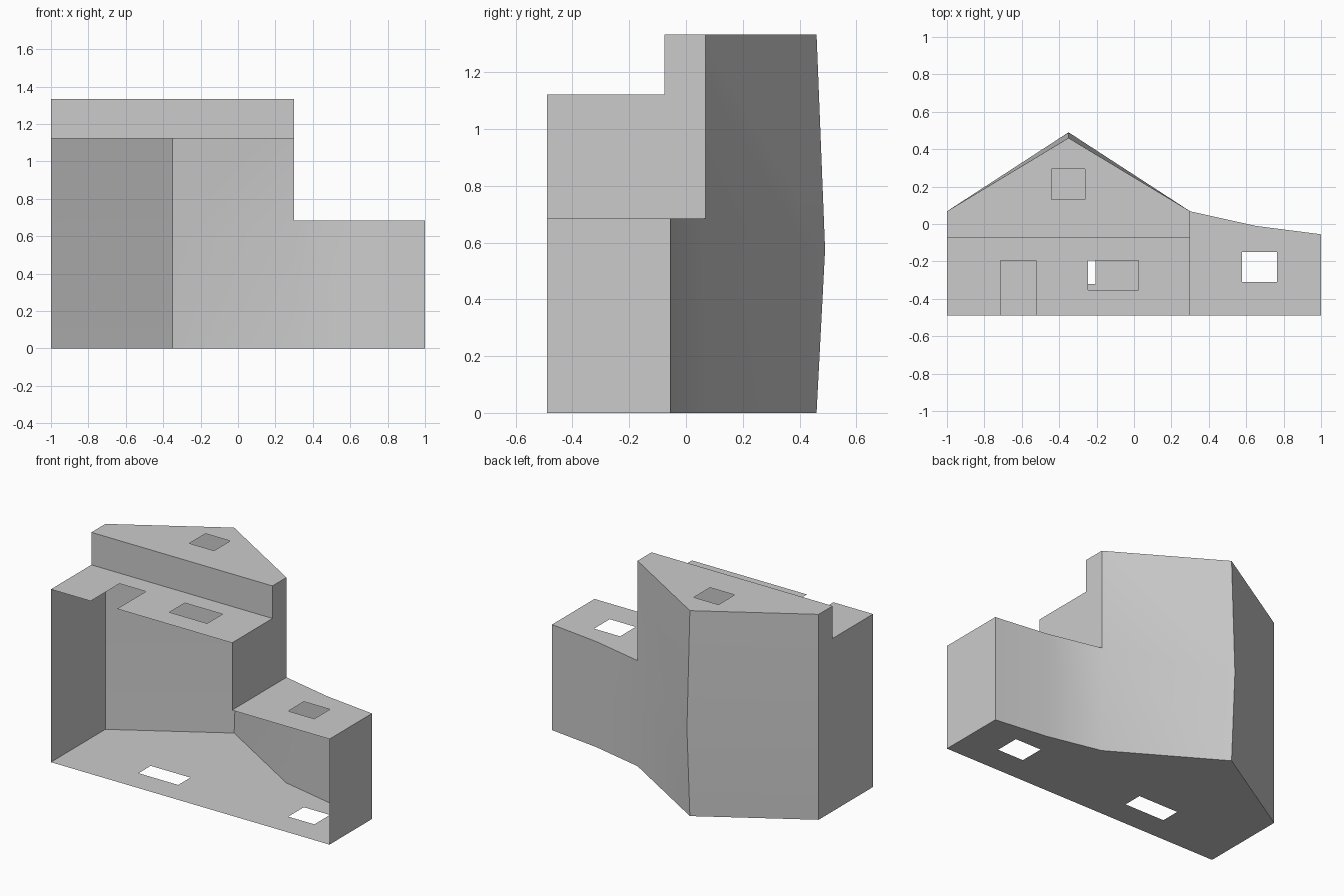
import bpy, bmesh, math
from mathutils import Vector

if "Cube" in bpy.data.objects:
    bpy.data.objects.remove(bpy.data.objects["Cube"])

grey = bpy.data.materials.new("plain_grey")
grey.use_nodes = True
grey.diffuse_color = (0.6, 0.6, 0.6, 1)
grey.node_tree.nodes["Principled BSDF"].inputs["Base Color"].default_value = (0.6, 0.6, 0.6, 1)

# The house lies on its back: y is its height, z its depth
GROUND, STEP, EAVE, RIDGE, CROWN = -0.49, -0.075, 0.068, 0.46, 0.49
LEFT, APEX, RIGHT, END = -1.0, -0.35, 0.30, 1.0
WING, FACADE, GABLE = 0.685, 1.122, 1.333
END_Y = -0.055
wing_curve = [(RIGHT, EAVE), (0.65, -0.01), (END, END_Y)]


def finish(name, bm, smooth=False):
    mesh = bpy.data.meshes.new(name)
    bm.to_mesh(mesh)
    bm.free()
    mesh.materials.append(grey)
    obj = bpy.data.objects.new(name, mesh)
    bpy.context.collection.objects.link(obj)
    if smooth:
        bpy.ops.object.select_all(action="DESELECT")
        obj.select_set(True)
        bpy.context.view_layer.objects.active = obj
        bpy.ops.object.shade_smooth_by_angle(angle=math.radians(30))
    return obj


def rect(x0, x1, y0, y1):
    return [(x0, y0), (x1, y0), (x1, y1), (x0, y1)]


def panel(name, z, facing, outline, holes=()):
    """Flat wall at depth z with openings, facing +z or -z."""
    bm = bmesh.new()
    for loop in (outline, *holes):
        vs = [bm.verts.new((x, y, z)) for x, y in loop]
        for a, b in zip(vs, vs[1:] + vs[:1]):
            bm.edges.new((a, b))
    normal = Vector((0, 0, facing))
    bmesh.ops.triangle_fill(bm, edges=bm.edges[:], use_beauty=True, normal=normal)
    bm.normal_update()
    wrong = [f for f in bm.faces if f.normal.z * facing < 0]
    bmesh.ops.reverse_faces(bm, faces=wrong)
    return finish(name, bm)


def sheet(name, polygons, outward, smooth=False):
    """Welded polygons, each turned towards the outward direction."""
    bm = bmesh.new()
    for poly in polygons:
        bm.faces.new([bm.verts.new(p) for p in poly])
    bmesh.ops.remove_doubles(bm, verts=bm.verts[:], dist=0.0001)
    bm.normal_update()
    wrong = [f for f in bm.faces if f.normal.dot(Vector(outward)) < 0]
    bmesh.ops.reverse_faces(bm, faces=wrong)
    return finish(name, bm, smooth)


def side_wall(name, x, points, outward):
    return sheet(name, [[(x, y, z) for y, z in points]], outward)


# Walls with window and door openings
wing_window = rect(0.578, 0.765, -0.31, -0.15)
panel("back_wall", 0, -1,
      [(LEFT, GROUND), (END, GROUND), *reversed(wing_curve), (APEX, RIDGE), (LEFT, EAVE)],
      [rect(-0.49, -0.205, -0.32, -0.195), wing_window])
panel("wing_front_wall", WING, 1,
      [(RIGHT, GROUND), (END, GROUND), *reversed(wing_curve)], [wing_window])
panel("front_wall", FACADE, 1,
      [(LEFT, GROUND), (-0.715, GROUND), (-0.715, -0.195), (-0.525, -0.195),
       (-0.525, GROUND), (RIGHT, GROUND), (RIGHT, STEP), (LEFT, STEP)],
      [rect(-0.245, 0.025, -0.352, -0.195)])
panel("gable_wall", GABLE, 1,
      [(LEFT, STEP), (RIGHT, STEP), (RIGHT, EAVE), (APEX, RIDGE), (LEFT, EAVE)],
      [rect(-0.44, -0.263, 0.13, 0.295)])

# Underside of the overhanging gable
sheet("gable_soffit", [[(LEFT, STEP, FACADE), (RIGHT, STEP, FACADE),
                        (RIGHT, STEP, GABLE), (LEFT, STEP, GABLE)]], (0, -1, 0))

# Side walls
upper = [(GROUND, FACADE), (STEP, FACADE), (STEP, GABLE), (EAVE, GABLE)]
side_wall("right_side_wall", LEFT, [(GROUND, 0), *upper, (EAVE, 0)], (-1, 0, 0))
side_wall("left_side_wall", RIGHT, [(GROUND, WING), *upper, (EAVE, WING)], (1, 0, 0))
side_wall("wing_end_wall", END,
          [(GROUND, 0), (GROUND, WING), (END_Y, WING), (END_Y, 0)], (1, 0, 0))

# Roof slopes with a slightly raised ridge, running on into the wing roof
ridge = [(APEX, RIDGE, 0), (APEX, CROWN, 0.575), (APEX, RIDGE, GABLE)]
roof = []
for x in (LEFT, RIGHT):
    eave = [(x, EAVE, z) for z in (0, WING, GABLE)]
    for i in range(2):
        roof.append([ridge[i], ridge[i + 1], eave[i + 1], eave[i]])
for (xa, ya), (xb, yb) in zip(wing_curve, wing_curve[1:]):
    roof.append([(xa, ya, 0), (xa, ya, WING), (xb, yb, WING), (xb, yb, 0)])
sheet("roof", roof, (0, 1, 0), smooth=True)
